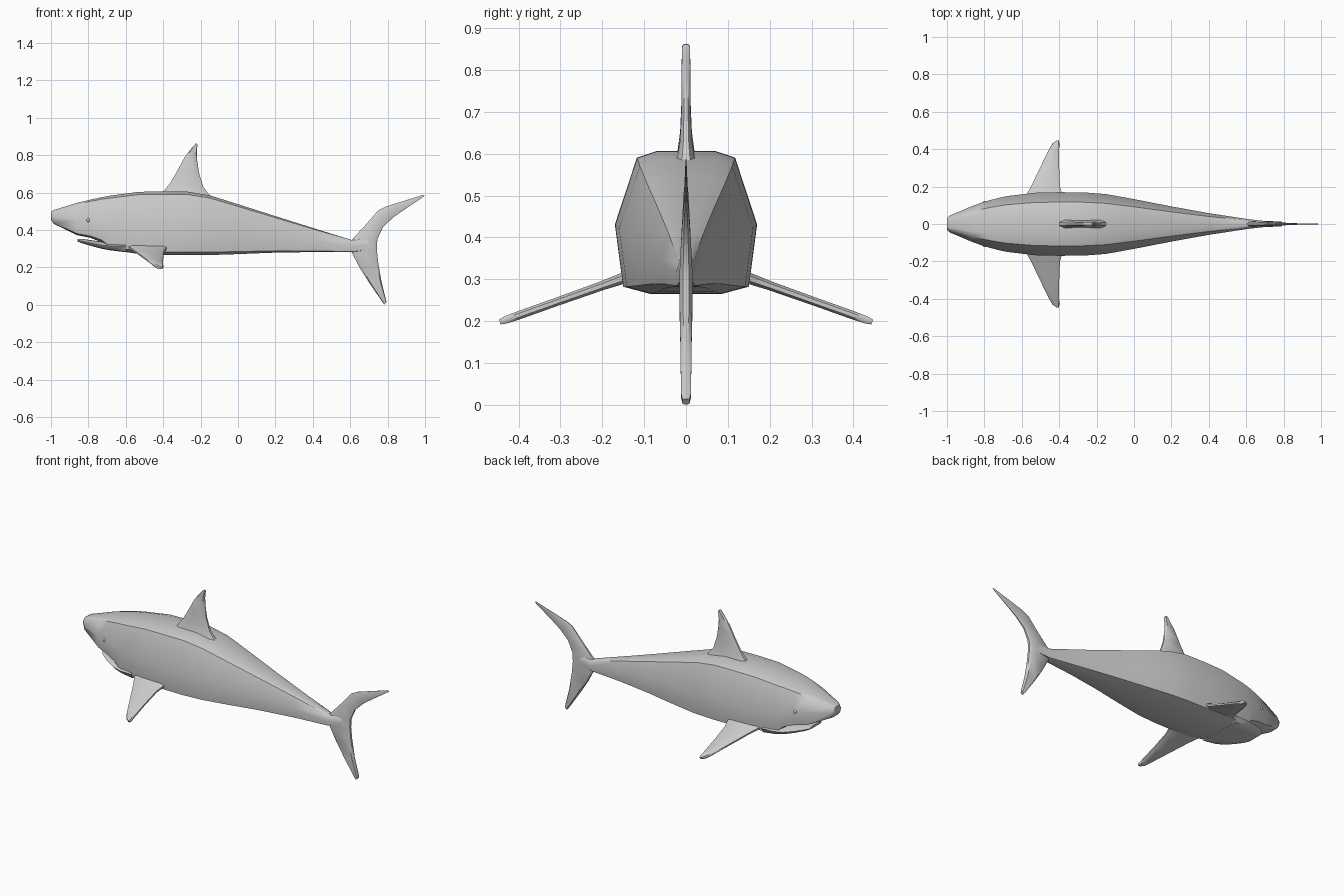
import bpy, bmesh, math
from mathutils import Vector

if "Cube" in bpy.data.objects:
    bpy.data.objects.remove(bpy.data.objects["Cube"])


def skin(name, rings_list, angle=40):
    """Join lists of closed rings into one capped, smooth-shaded object."""
    bm = bmesh.new()
    for rings in rings_list:
        loops = [[bm.verts.new(p) for p in r] for r in rings]
        n = len(loops[0])
        for a, b in zip(loops, loops[1:]):
            for i in range(n):
                j = (i + 1) % n
                bm.faces.new((a[i], a[j], b[j], b[i]))
        bm.faces.new(loops[0][::-1])
        bm.faces.new(loops[-1])
    bmesh.ops.recalc_face_normals(bm, faces=bm.faces)
    me = bpy.data.meshes.new(name)
    bm.to_mesh(me)
    bm.free()
    ob = bpy.data.objects.new(name, me)
    bpy.context.collection.objects.link(ob)
    bpy.ops.object.select_all(action='DESELECT')
    ob.select_set(True)
    bpy.context.view_layer.objects.active = ob
    bpy.ops.object.shade_smooth_by_angle(angle=math.radians(angle))
    return ob


# Half cross-section: fraction of half width, fraction of height
HALF = [(0, 1), (.42, 1), (.69, .955), (1, .485), (.885, .05), (.51, 0), (0, 0)]
SECTION = HALF + [(-y, z) for y, z in HALF[-2:0:-1]]


def body_ring(x, bottom, top, width):
    return [(x, y * width, bottom + z * (top - bottom)) for y, z in SECTION]


# Body: x, bottom, top, half width
body = [(-1, .455, .497, .032), (-.985, .433, .507, .045), (-.86, .372, .545, .098),
        (-.79, .358, .562, .122), (-.73, .335, .575, .138), (-.68, .293, .584, .149),
        (-.53, .272, .604, .167), (-.4, .266, .606, .17), (-.27, .265, .605, .169),
        (-.15, .266, .585, .16), (0, .271, .538, .133), (.2, .279, .474, .094),
        (.4, .282, .411, .058), (.61, .281, .346, .026), (.735, .295, .36, .012)]
skin("body", [[body_ring(*s) for s in body]], 50)

# Lower jaw
jaw = [(-.857, .338, .352, .055), (-.84, .331, .353, .075), (-.79, .316, .346, .108),
       (-.73, .300, .338, .134), (-.68, .291, .34, .146), (-.6, .281, .35, .15)]
skin("lower_jaw", [[body_ring(*s) for s in jaw]], 50)

# Fin edge rounding: position along the chord, fraction of thickness
CHORD = [(0, .45), (.1, 1), (.9, 1), (1, .45)]
CHORD += [(u, -t) for u, t in CHORD[::-1]]


def fin_ring(lead, trail, thick, normal):
    lead, trail, normal = Vector(lead), Vector(trail), Vector(normal).normalized()
    return [lead.lerp(trail, u) + normal * t * thick for u, t in CHORD]


def upright_fin(name, rows):
    return skin(name, [[fin_ring((a, 0, b), (c, 0, d), t, (0, 1, 0))
                        for a, b, c, d, t in rows]])


# Dorsal fin: lead x z, trail x z, half thickness
upright_fin("dorsal_fin", [
    (-.415, .585, -.14, .575, .024), (-.395, .61, -.158, .594, .02),
    (-.36, .655, -.185, .63, .014), (-.32, .725, -.207, .70, .011),
    (-.285, .79, -.218, .77, .011), (-.25, .835, -.22, .82, .01),
    (-.23, .857, -.217, .853, .01), (-.225, .862, -.219, .861, .006)])

# Tail fin, lower tip to upper tip
upright_fin("tail_fin", [
    (.782, .001, .794, .014, .008), (.772, .015, .79, .03, .012),
    (.70, .12, .767, .125, .013), (.65, .2, .749, .23, .015),
    (.607, .281, .742, .3, .016), (.607, .346, .745, .35, .014),
    (.68, .425, .775, .415, .01), (.75, .505, .83, .467, .006),
    (.79, .525, .88, .502, .004), (.99, .588, .998, .582, .001)])

# Pectoral fins: y, lead x, trail x, half thickness
pectoral = [(.12, -.6, -.37, .014), (.16, -.572, -.385, .013), (.2, -.55, -.396, .011),
            (.3, -.502, -.4, .010), (.4, -.453, -.4, .010), (.43, -.435, -.399, .009),
            (.445, -.415, -.402, .006)]


def pectoral_z(y):
    return .306 - (y - .14) * .355


skin("pectoral_fins", [[fin_ring((a, s * y, pectoral_z(y)), (b, s * y, pectoral_z(y)), t,
                                 (0, s * .355, 1)) for y, a, b, t in pectoral]
                       for s in (1, -1)])

# Eyes
for side, y in (("left", -.112), ("right", .112)):
    bpy.ops.mesh.primitive_uv_sphere_add(segments=12, ring_count=8, radius=.011,
                                         location=(-.8, y, .453))
    bpy.context.object.name = side + "_eye"
    bpy.ops.object.shade_smooth()
